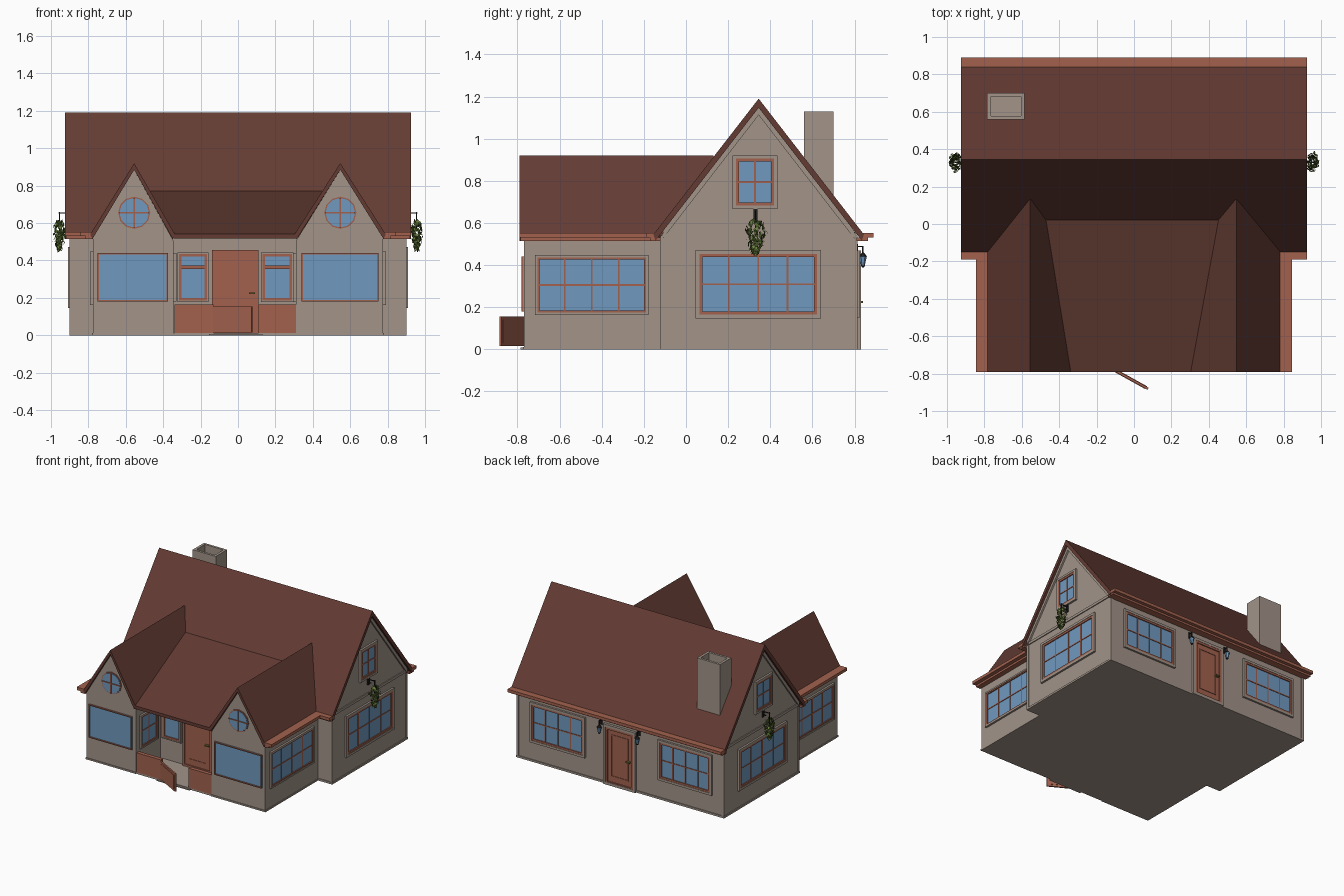
import bpy, bmesh, math, random
from mathutils import Vector, Matrix

if "Cube" in bpy.data.objects:
    bpy.data.objects.remove(bpy.data.objects["Cube"])
random.seed(4)


def material(name, rgb):
    m = bpy.data.materials.new(name)
    m.use_nodes = True
    m.diffuse_color = (*rgb, 1)
    m.node_tree.nodes["Principled BSDF"].inputs["Base Color"].default_value = (*rgb, 1)
    return m


WALL = material("warm grey plaster", (.36, .295, .25))
ROOF = material("dark red brown tiles", (.125, .044, .033))
WOOD = material("terracotta wood", (.36, .12, .076))
GLASS = material("blue glass", (.16, .32, .52))
LEAF = material("dark leaf green", (.05, .08, .015))
LEAF2 = material("light leaf green", (.16, .24, .05))
METAL = material("black iron", (.015, .014, .014))
BRASS = material("olive brass", (.15, .13, .03))


def finish(name, bm, *mats):
    bmesh.ops.recalc_face_normals(bm, faces=bm.faces)
    me = bpy.data.meshes.new(name)
    bm.to_mesh(me)
    bm.free()
    for m in mats:
        me.materials.append(m)
    ob = bpy.data.objects.new(name, me)
    bpy.context.collection.objects.link(ob)
    return ob


def boxes(name, mat, *spans):
    """Each span is x0, x1, y0, y1, z0, z1."""
    bm = bmesh.new()
    for a, b, c, d, e, f in spans:
        mid = Vector((a + b, c + d, e + f)) / 2
        size = Matrix.Diagonal((abs(b - a), abs(d - c), abs(f - e), 1))
        bmesh.ops.create_cube(bm, size=1, matrix=Matrix.Translation(mid) @ size)
    return finish(name, bm, mat)


def prism(name, mat, profile, axis, start, end):
    """Extrude a (horizontal, z) profile along the x or y axis."""
    bm = bmesh.new()
    place = (lambda t, h, z: (t, h, z)) if axis == "x" else (lambda t, h, z: (h, t, z))
    face = bm.faces.new([bm.verts.new(place(start, h, z)) for h, z in profile])
    out = bmesh.ops.extrude_face_region(bm, geom=[face])
    moved = [v for v in out["geom"] if isinstance(v, bmesh.types.BMVert)]
    bmesh.ops.translate(bm, verts=moved, vec=place(end - start, 0, 0))
    return finish(name, bm, mat)


def on_wall(side, pos, u0, u1, z0, z1, n0, n1):
    """Box span on a wall: u along it, n outwards from it."""
    s = 1 if side in ("left", "back") else -1
    if side in ("left", "right"):
        return (pos + s * n0, pos + s * n1, u0, u1, z0, z1)
    return (u0, u1, pos + s * n0, pos + s * n1, z0, z1)


def border(side, pos, u0, u1, z0, z1, w, n):
    return [on_wall(side, pos, *r, -.005, n) for r in (
        (u0, u0 + w, z0, z1), (u1 - w, u1, z0, z1),
        (u0 + w, u1 - w, z0, z0 + w), (u0 + w, u1 - w, z1 - w, z1))]


def window(name, side, pos, u0, u1, z0, z1, cols=1, rows=1, trim=0, frame=.011):
    boxes(name + "_glass", GLASS, on_wall(side, pos, u0, u1, z0, z1, -.005, .004))
    bars = border(side, pos, u0, u1, z0, z1, frame, .012)
    for i in range(1, cols):
        u = u0 + (u1 - u0) * i / cols
        bars.append(on_wall(side, pos, u - .004, u + .004, z0, z1, 0, .008))
    for i in range(1, rows):
        z = z0 + (z1 - z0) * i / rows
        bars.append(on_wall(side, pos, u0, u1, z - .004, z + .004, 0, .008))
    boxes(name + "_frame", WOOD, *bars)
    if trim:
        boxes(name + "_trim", WALL, *border(side, pos, u0 - trim, u1 + trim,
                                            z0 - trim, z1 + trim, trim, .015))


# Main house body, plinth, corner boards and gable boards
prism("main_body", WALL, [(-.115, 0), (.81, 0), (.81, .545), (.345, 1.15), (-.115, .545)],
      "x", -.895, .895)
boxes("main_plinth", WALL, (-.902, .902, -.122, .817, 0, .015))
boxes("corner_boards", WALL, *[(s * .88, s * .9, y0, y1, 0, .54)
                               for s in (1, -1) for y0, y1 in ((-.12, -.1), (.795, .815))])
boxes("gable_band", WALL, *[(s * .89, s * .902, -.115, .81, .53, .55) for s in (1, -1)])
for s in (1, -1):
    prism("gable_board", WALL, [(-.11, .56), (.345, 1.148), (.8, .56), (.8, .525),
                                (.345, 1.112), (-.11, .525)], "x", s * .89, s * .908)

# Main roof
prism("main_roof", ROOF, [(-.155, .545), (.345, 1.19), (.845, .545), (.835, .515),
                          (.345, 1.147), (-.145, .515)], "x", -.925, .925)

# Chimney with open top
boxes("chimney", WALL, (-.785, -.765, .56, .7, .7, 1.13), (-.605, -.585, .56, .7, .7, 1.13),
      (-.765, -.605, .56, .578, .7, 1.13), (-.765, -.605, .682, .7, .7, 1.13),
      (-.765, -.605, .578, .682, .7, .95))

# Front wings with steep roofs and round windows
for side, s, inner, ridge in (("left", 1, .31, .547), ("right", -1, .345, .555)):
    prism(side + "_wing", WALL, [(s * inner, 0), (s * .775, 0), (s * .775, .525),
                                 (s * ridge, .885), (s * inner, .505)], "y", -.77, 0)
    boxes(side + "_wing_plinth", WALL, (s * inner, s * .78, -.775, 0, 0, .012))
    prism(side + "_wing_roof", ROOF, [(s * .79, .54), (s * ridge, .92), (s * (inner - .008), .54),
                                      (s * (inner + .004), .515), (s * ridge, .885),
                                      (s * .778, .515)], "y", -.79, .13)
    window(side + "_wing_front_window", "front", -.77, *sorted((s * (inner + .03), s * .75)),
           .18, .44, frame=.008)
    window(side + "_wing_side_window", side, s * .775, -.705, -.19, .175, .435, 4, 2, .012, .009)
    inward = "right" if s > 0 else "left"
    window(side + "_porch_side_window", inward, s * inner, -.72, -.52, .19, .43, 2, 2, .01)
    disc = Matrix.Translation((s * ridge, -.77, .655)) @ Matrix.Rotation(math.pi / 2, 4, "X")
    for part, mat, r, depth in (("frame", WOOD, .086, .012), ("glass", GLASS, .079, .018)):
        bm = bmesh.new()
        bmesh.ops.create_cone(bm, cap_ends=True, segments=12, radius1=r, radius2=r,
                              depth=depth, matrix=disc)
        finish(side + "_round_window_" + part, bm, mat)
    x = s * ridge
    boxes(side + "_round_window_bars", WOOD, (x - .003, x + .003, -.786, -.77, .577, .733),
          (x - .078, x + .078, -.786, -.77, .652, .658))
    # Gutters along the wing eave and the short front eave
    boxes(side + "_gutters", WOOD, (s * .775, s * .845, -.79, -.155, .53, .553),
          (s * .775, s * .815, -.785, -.155, .515, .53),
          (s * .78, s * .925, -.19, -.14, .53, .553),
          (s * .78, s * .92, -.17, -.12, .515, .53))

boxes("back_gutter", WOOD, (-.925, .925, .835, .89, .53, .553), (-.92, .92, .81, .865, .515, .53))

# Porch roof between the wings
bm = bmesh.new()
rows = []
for dz in (0, -.025):
    rows.append([bm.verts.new(p) for p in ((-.345, -.79, .542 + dz), (.312, -.79, .542 + dz),
                                           (.475, .03, .775 + dz), (-.48, .03, .775 + dz))])
bm.faces.new(rows[0])
bm.faces.new(rows[1])
for i in range(4):
    j = (i + 1) % 4
    bm.faces.new((rows[0][i], rows[0][j], rows[1][j], rows[1][i]))
finish("porch_roof", bm, ROOF)

# Porch back wall, floor, step, low walls
prism("porch_back_wall", WALL, [(-.47, 0), (-.05, 0), (-.05, .71), (-.47, .6)], "x", -.35, .32)
boxes("porch_floor", WALL, (-.35, .32, -.77, -.4, 0, .012), (-.155, .13, -.785, -.7, 0, .008))
boxes("low_walls", WOOD, (-.34, -.13, -.77, -.74, .012, .165), (.11, .31, -.77, -.74, .012, .165))

# Open gate swinging outwards
gate = boxes("gate", WOOD, (0, .235, -.006, .006, .015, .155),
             (.012, .223, -.009, .009, .03, .14))
gate.location = (-.13, -.767, 0)
gate.rotation_euler.z = -math.radians(29)


def door(name, side, pos, u0, u1, z1, knob):
    leaf = [on_wall(side, pos, u0, u1, .012, z1, -.005, .01)]
    leaf += border(side, pos, u0, u1, .012, z1, .016, .018)
    leaf += border(side, pos, u0 + .045, u1 - .045, .07, z1 - .05, .008, .014)
    boxes(name, WOOD, *leaf)
    boxes(name + "_handle", BRASS, on_wall(side, pos, knob - .016, knob + .016, .22, .23, .01, .03))


# Front door and porch windows
door("front_door", "front", -.47, -.14, .11, .455, .075)
for name, a, b in (("right", -.315, -.165), ("left", .13, .29)):
    window(name + "_porch_window", "front", -.47, a, b, .185, .435, trim=.008, frame=.014)
    boxes(name + "_transom", WOOD, (a, b, -.485, -.47, .355, .373))

# Back door, back windows
door("back_door", "back", .81, -.12, .12, .45, -.08)
boxes("back_door_trim", WALL, *border("back", .81, -.14, .14, 0, .47, .02, .02))
for name, a, b in (("left", .32, .76), ("right", -.78, -.35)):
    window(name + "_back_window", "back", .81, a, b, .17, .45, 4, 2, .018, .014)

# Gable windows on both ends
for side, s in (("left", 1), ("right", -1)):
    window(side + "_gable_window", side, s * .895, .063, .622, .165, .453, 4, 2, .018, .015)
    window(side + "_attic_window", side, s * .895, .237, .418, .683, .905, 2, 2, .016, .014)

# Hanging plants on brackets
for side, s in (("left", 1), ("right", -1)):
    boxes(side + "_plant_bracket", METAL, (s * .895, s * .905, .32, .34, .61, .67),
          (s * .9, s * .96, .327, .333, .65, .656), (s * .952, s * .958, .327, .333, .56, .66),
          (s * .9, s * .925, .327, .333, .625, .631))
    bm = bmesh.new()
    for i in range(170):
        t = random.random()
        r = .012 + .042 * math.sin(math.pi * t ** .7) * random.uniform(.4, 1)
        a = random.uniform(0, math.tau)
        c = Vector((s * .955 + .7 * r * math.cos(a), .33 + r * math.sin(a), .615 - t * .16))
        turn = Matrix.Rotation(a, 3, "Z") @ Matrix.Rotation(random.uniform(-.7, .7), 3, "Y")
        w, h = random.uniform(.006, .011), random.uniform(.01, .016)
        shape = ((0, 0, -h), (0, w, 0), (0, 0, h * .7), (0, -w, 0))
        f = bm.faces.new([bm.verts.new(c + turn @ Vector(p)) for p in shape])
        f.material_index = int(i % 3 == 0)
    finish(side + "_plant_leaves", bm, LEAF, LEAF2)

# Lanterns beside the back door
for side, x in (("left", .165), ("right", -.165)):
    boxes(side + "_lantern_bracket", METAL, (x - .008, x + .008, .808, .816, .45, .5),
          (x - .003, x + .003, .81, .84, .485, .491), (x - .003, x + .003, .836, .842, .45, .49))
    for part, mat, r1, r2, z0, z1 in (("glass", GLASS, .009, .018, .398, .44),
                                      ("cap", METAL, .021, .004, .44, .46),
                                      ("foot", METAL, .004, .01, .388, .398)):
        bm = bmesh.new()
        bmesh.ops.create_cone(bm, cap_ends=True, segments=6, radius1=r1, radius2=r2, depth=z1 - z0,
                              matrix=Matrix.Translation((x, .84, (z0 + z1) / 2)))
        finish(side + "_lantern_" + part, bm, mat)
